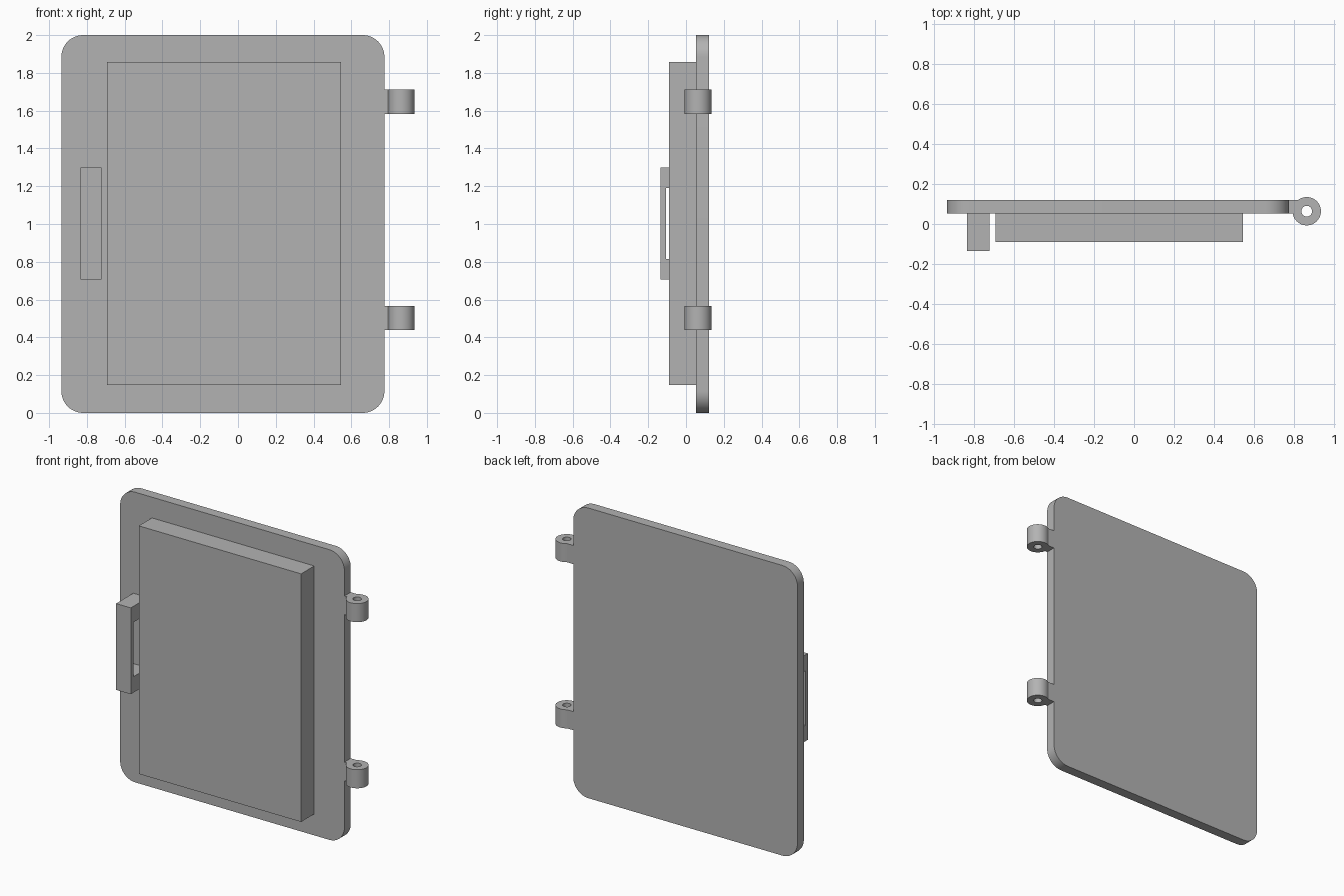
import bpy, bmesh
from math import sin, cos, pi, asin, radians
from mathutils import Matrix

cube = bpy.data.objects.get("Cube")
if cube:
    bpy.data.objects.remove(cube, do_unlink=True)

GREY = (0.45, 0.45, 0.45, 1)
mat = bpy.data.materials.new("plain grey")
mat.use_nodes = True
mat.diffuse_color = GREY
mat.node_tree.nodes["Principled BSDF"].inputs["Base Color"].default_value = GREY

# Axes of each profile: plan (x, y), elevation (x, z), side (y, z)
PLAN = Matrix.Identity(4)
ELEVATION = Matrix.Rotation(pi / 2, 4, 'X')
SIDE = Matrix(((0, 0, 1, 0), (1, 0, 0, 0), (0, 1, 0, 0), (0, 0, 0, 1)))


def arc(cx, cy, r, start, end, n):
    return [(cx + r * cos(start + (end - start) * i / n),
             cy + r * sin(start + (end - start) * i / n)) for i in range(n + 1)]


def rect(x0, y0, x1, y1):
    return [(x0, y0), (x1, y0), (x1, y1), (x0, y1)]


def extrude(name, loops, axes, low, high):
    """Extrude outlines (first is the border, others are holes) from low to high."""
    curve = bpy.data.curves.new(name, 'CURVE')
    curve.dimensions = '2D'
    curve.fill_mode = 'BOTH'
    curve.extrude = (high - low) / 2
    for loop in loops:
        spline = curve.splines.new('POLY')
        spline.points.add(len(loop) - 1)
        for point, (a, b) in zip(spline.points, loop):
            point.co = (a, b, 0, 1)
        spline.use_cyclic_u = True
    helper = bpy.data.objects.new(name + "_outline", curve)
    bpy.context.collection.objects.link(helper)
    bpy.context.view_layer.update()
    mesh = bpy.data.meshes.new_from_object(
        helper.evaluated_get(bpy.context.evaluated_depsgraph_get()))
    bpy.data.objects.remove(helper, do_unlink=True)
    mid = (low + high) / 2
    if axes is ELEVATION:
        mid = -mid
    mesh.transform(axes @ Matrix.Translation((0, 0, mid)))
    bm = bmesh.new()
    bm.from_mesh(mesh)
    bmesh.ops.remove_doubles(bm, verts=bm.verts, dist=0.0001)
    bmesh.ops.recalc_face_normals(bm, faces=bm.faces)
    bm.to_mesh(mesh)
    bm.free()
    mesh.materials.clear()
    mesh.materials.append(mat)
    obj = bpy.data.objects.new(name, mesh)
    bpy.context.collection.objects.link(obj)
    bpy.ops.object.select_all(action='DESELECT')
    obj.select_set(True)
    bpy.context.view_layer.objects.active = obj
    bpy.ops.object.shade_smooth_by_angle(angle=radians(30))
    return obj


# Door panel with rounded corners
LEFT, RIGHT, TOP, R = -0.935, 0.775, 2.0, 0.115
FRONT, BACK = 0.052, 0.121
corners = [(RIGHT - R, TOP - R), (LEFT + R, TOP - R), (LEFT + R, R), (RIGHT - R, R)]
outline = []
for i, (cx, cz) in enumerate(corners):
    outline += arc(cx, cz, R, i * pi / 2, (i + 1) * pi / 2, 12)
extrude("door_panel", [outline], ELEVATION, FRONT, BACK)

# Raised block on the front
extrude("raised_block", [rect(-0.693, 0.147, 0.545, 1.857)], ELEVATION, -0.091, FRONT)

# Bracket-shaped pull handle
grip, inner = -0.135, -0.107
handle = [(FRONT, 0.705), (grip, 0.705), (grip, 1.30), (FRONT, 1.30),
          (FRONT, 1.19), (inner, 1.19), (inner, 0.815), (FRONT, 0.815)]
extrude("pull_handle", [handle], SIDE, -0.835, -0.723)

# Hinge knuckles: a pierced barrel joined to the panel edge by a web
HX, HY, HR = 0.864, 0.064, 0.071
upper = pi - asin((BACK - HY) / HR)
lower = -pi - asin((FRONT - HY) / HR)
knuckle = [(RIGHT, FRONT), (RIGHT, BACK)] + arc(HX, HY, HR, upper, lower, 40)
hole = arc(HX, HY, 0.027, 0, 2 * pi, 24)[:-1]
for name, z in (("lower_hinge", 0.502), ("upper_hinge", 1.647)):
    extrude(name, [knuckle, hole], PLAN, z - 0.064, z + 0.064)
